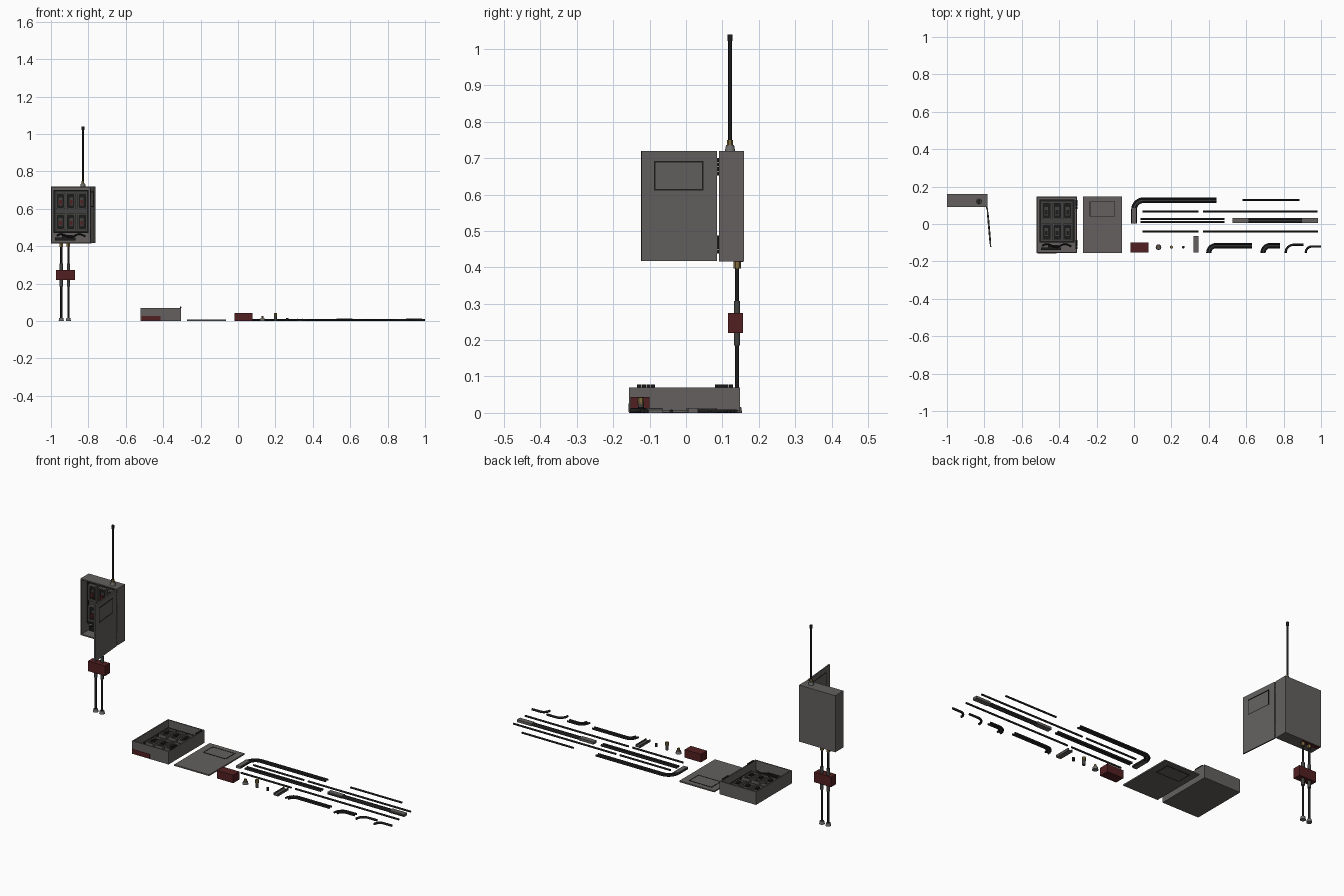
import bpy, bmesh, math
from mathutils import Matrix, Vector

if "Cube" in bpy.data.objects:
    bpy.data.objects.remove(bpy.data.objects["Cube"])

def material(name, r, g, b):
    m = bpy.data.materials.new(name)
    m.diffuse_color = (r, g, b, 1)
    m.use_nodes = True
    m.node_tree.nodes["Principled BSDF"].inputs["Base Color"].default_value = m.diffuse_color
    return m

GREY = material("cabinet grey", 0.125, 0.118, 0.112)
PANEL = material("panel grey", 0.055, 0.055, 0.053)
BLACK = material("black rubber", 0.012, 0.012, 0.012)
RED = material("dark red", 0.085, 0.014, 0.015)
STEEL = material("fitting steel", 0.16, 0.16, 0.155)
BRASS = material("brass", 0.22, 0.15, 0.05)
I = Matrix.Identity(4)

def finish(name, bm, mat, M=I, smooth=False):
    bmesh.ops.recalc_face_normals(bm, faces=bm.faces)
    me = bpy.data.meshes.new(name)
    bm.to_mesh(me)
    bm.free()
    me.transform(M)
    me.materials.append(mat)
    o = bpy.data.objects.new(name, me)
    bpy.context.collection.objects.link(o)
    if smooth:
        bpy.ops.object.select_all(action='DESELECT')
        bpy.context.view_layer.objects.active = o
        o.select_set(True)
        bpy.ops.object.shade_smooth_by_angle(angle=math.radians(40))
    return o

def boxes(name, mat, items, M=I):
    """Each item is x0, x1, y0, y1, z0, z1."""
    bm = bmesh.new()
    for a, b, c, d, e, f in items:
        m = Matrix.Translation(((a + b) / 2, (c + d) / 2, (e + f) / 2)) @ Matrix.Diagonal((b - a, d - c, f - e, 1))
        bmesh.ops.create_cube(bm, size=1, matrix=m)
    return finish(name, bm, mat, M)

def ring(a, b, c, d, e, f, t):
    return [(a, b, c, c + t, e, f), (a, b, d - t, d, e, f),
            (a, a + t, c + t, d - t, e, f), (b - t, b, c + t, d - t, e, f)]

def cyl(name, mat, x, y, z0, z1, r, r2=None, sides=16, M=I):
    bm = bmesh.new()
    bmesh.ops.create_cone(bm, cap_ends=True, segments=sides, radius1=r, radius2=r if r2 is None else r2,
                          depth=z1 - z0, matrix=Matrix.Translation((x, y, (z0 + z1) / 2)))
    return finish(name, bm, mat, M, sides > 6)

def tube(name, mat, pts, r, M=I):
    """Round rod swept along a path."""
    bm = bmesh.new()
    pts = [Vector(p) for p in pts]
    prev = None
    for i, p in enumerate(pts):
        t = (pts[min(i + 1, len(pts) - 1)] - pts[max(i - 1, 0)]).normalized()
        up = Vector((0, 0, 1))
        side = t.cross(up).normalized()
        up = side.cross(t)
        loop = [bm.verts.new(p + r * (math.cos(k * math.pi / 5) * side + math.sin(k * math.pi / 5) * up))
                for k in range(10)]
        if prev:
            for k in range(10):
                bm.faces.new((prev[k], prev[(k + 1) % 10], loop[(k + 1) % 10], loop[k]))
        else:
            bm.faces.new(loop)
        prev = loop
    bm.faces.new(prev)
    return finish(name, bm, mat, M, True)

def bend(x0, y0, y1, x1, r, z):
    """Path going up +y, round a corner, then along +x."""
    arc = [(x0 + r - r * math.cos(a), y1 - r + r * math.sin(a), z)
           for a in [k * math.pi / 16 for k in range(9)]]
    return [(x0, y0, z)] + arc + [(x1, y1, z)]

def channel(name, x0, y0, y1, x1, r, d, rail=0.005):
    """Bent cable channel: two rails with a thin web between."""
    out = bend(x0 - d, y0, y1 + d, x1, r + d, rail)
    inn = bend(x0 + d, y0, y1 - d, x1, r - d, rail)
    tube(name + "_outer_rail", BLACK, out, rail)
    tube(name + "_inner_rail", BLACK, inn, rail)
    bm = bmesh.new()
    a = [bm.verts.new(p) for p in out]
    b = [bm.verts.new(p) for p in inn]
    for i in range(len(a) - 1):
        bm.faces.new((a[i], a[i + 1], b[i + 1], b[i]))
    finish(name + "_web", bm, PANEL)

W, H, D = 0.216, 0.304, 0.07

def cabinet(tag, M, toggles):
    # open box shell: local x across, y up, z toward the open side
    bm = bmesh.new()
    bmesh.ops.create_cube(bm, size=1, matrix=Matrix.Translation((W / 2, H / 2, D / 2)) @ Matrix.Diagonal((W, H, D, 1)))
    top = max(bm.faces, key=lambda f: f.calc_center_median().z)
    bmesh.ops.inset_region(bm, faces=[top], thickness=0.009)
    top = bmesh.ops.extrude_discrete_faces(bm, faces=[top])["faces"][0]
    bmesh.ops.translate(bm, verts=top.verts, vec=(0, 0, -0.062))
    finish(tag + "_cabinet_shell", bm, GREY, M)
    # inner panel and breakers
    boxes(tag + "_inner_panel", PANEL, [(0.016, 0.2, 0.058, 0.284, 0.008, 0.03)], M)
    boxes(tag + "_panel_frame", BLACK, ring(0.014, 0.202, 0.056, 0.286, 0.008, 0.036, 0.01), M)
    plates, wells, knobs, levers = [], [], [], []
    for x in (0.051, 0.108, 0.165):
        for y in (0.115, 0.226):
            plates += ring(x - 0.023, x + 0.023, y - 0.043, y + 0.043, 0.03, 0.044, 0.007)
            wells.append((x - 0.017, x + 0.017, y - 0.037, y + 0.037, 0.03, 0.034))
            knobs.append((x - 0.01, x + 0.01, y - 0.024, y + 0.02, 0.034, 0.04))
            levers.append((x - 0.007, x + 0.007, y - 0.018, y + 0.004, 0.04, 0.048))
    boxes(tag + "_breaker_frames", GREY, plates, M)
    boxes(tag + "_breaker_wells", BLACK, wells, M)
    boxes(tag + "_breaker_bodies", PANEL, knobs, M)
    boxes(tag + "_breaker_levers", RED if toggles else BLACK, levers, M)
    # terminal strip and loose cable
    boxes(tag + "_terminal_strip", BLACK, [(0.022, 0.13, 0.016, 0.03, 0.008, 0.03),
                                           (0.06, 0.115, 0.03, 0.044, 0.008, 0.024)], M)
    tube(tag + "_cable", BLACK, [(0.03 + 0.014 * k, 0.04 + 0.009 * math.sin(k * 0.9), 0.034)
                                 for k in range(12)], 0.004, M)
    # hinge knuckles and red entry plate underneath
    for i, y in enumerate((0.022, 0.236)):
        Mh = M @ Matrix.Translation((W - 0.003, y, 0.073)) @ Matrix.Rotation(-math.pi / 2, 4, 'X')
        for k in range(4):
            cyl(f"{tag}_hinge_{i}_{k}", BLACK, 0, 0, 0.0125 * k, 0.0125 * k + 0.0115, 0.0045, sides=12, M=Mh)
    boxes(tag + "_entry_plate", RED, [(0.004, 0.105, -0.002, 0.002, 0.003, 0.026)], M)

def door(tag, M):
    boxes(tag + "_door_panel", GREY, [(0, 0.208, 0, 0.302, 0.001, 0.008)], M)
    boxes(tag + "_door_window_frame", BLACK, ring(0.035, 0.171, 0.194, 0.275, 0, 0.0095, 0.004), M)
    boxes(tag + "_door_window_pane", GREY, [(0.039, 0.167, 0.198, 0.271, 0.0005, 0.0085)], M)

# assembled cabinet on its conduits, and the same parts laid out flat
cabinet("standing", Matrix.Translation((-1, 0.16, 0.416)) @ Matrix.Rotation(math.pi / 2, 4, 'X'), True)
cabinet("lying", Matrix.Translation((-0.52, -0.156, 0)), False)
turn = Matrix(((0, 0, 1, 0), (1, 0, 0, 0), (0, 1, 0, 0), (0, 0, 0, 1)))
door("standing", Matrix.Translation((-0.789, 0.084, 0.417)) @ Matrix.Rotation(math.radians(5), 4, 'Z')
     @ turn @ Matrix.Translation((-0.208, 0, 0)))
door("lying", Matrix.Translation((-0.272, -0.154, 0)))

# antenna
ax, ay = -0.829, 0.121
cyl("antenna_base", STEEL, ax, ay, 0.72, 0.736, 0.014, 0.011)
cyl("antenna_nut", BRASS, ax, ay, 0.736, 0.75, 0.008, sides=6)
cyl("antenna_rod", BLACK, ax, ay, 0.75, 1.025, 0.005)
cyl("antenna_tip", BLACK, ax, ay, 1.022, 1.04, 0.007)

# standing conduits, fittings and junction box
for i, x in enumerate((-0.945, -0.907)):
    cyl(f"conduit_{i}", BLACK, x, 0.1405, 0.01, 0.416, 0.0055)
    cyl(f"cabinet_nut_{i}", BRASS, x, 0.1405, 0.397, 0.416, 0.01, sides=6)
    cyl(f"upper_coupler_{i}", PANEL, x, 0.1405, 0.272, 0.308, 0.0085)
    cyl(f"lower_coupler_{i}", PANEL, x, 0.1405, 0.185, 0.222, 0.0085)
    cyl(f"foot_fitting_{i}", STEEL, x, 0.1405, 0, 0.016, 0.014, 0.011)
boxes("standing_junction_box", RED, [(-0.973, -0.872, 0.115, 0.157, 0.22, 0.274)])
boxes("lying_junction_box", RED, [(-0.019, 0.078, -0.152, -0.1, 0, 0.043)])

# small loose fittings
cyl("loose_gland", STEEL, 0.131, -0.124, 0, 0.014, 0.015, 0.012)
cyl("loose_gland_top", BRASS, 0.131, -0.124, 0.014, 0.027, 0.007, sides=6)
cyl("loose_coupler", PANEL, 0.2, -0.124, 0, 0.03, 0.008)
cyl("loose_coupler_nut", BRASS, 0.2, -0.124, 0.024, 0.042, 0.009, sides=6)
cyl("loose_cap", BLACK, 0.264, -0.124, 0, 0.016, 0.007)
boxes("loose_bracket", GREY, [(0.318, 0.345, -0.152, -0.065, 0, 0.006)])
boxes("loose_bracket_edges", PANEL, [(0.318, 0.322, -0.152, -0.065, 0, 0.013), (0.341, 0.345, -0.152, -0.065, 0, 0.013)])

# straight rods: x0, x1, y, radius
for i, (x0, x1, y, r) in enumerate([(0.58, 0.885, 0.128, 0.005), (0.045, 0.345, 0.067, 0.005),
                                    (0.37, 0.98, 0.067, 0.005), (0.045, 0.345, -0.04, 0.005),
                                    (0.37, 0.985, -0.04, 0.005), (0.035, 0.485, 0.027, 0.006),
                                    (0.035, 0.485, 0.011, 0.006), (0.53, 0.98, 0.027, 0.006),
                                    (0.53, 0.98, 0.011, 0.006)]):
    tube(f"loose_rod_{i}", BLACK, [(x0, y, r), (x1, y, r)], r)
boxes("rod_end_sleeves", GREY, [(0.527, 0.612, 0.006, 0.033, 0, 0.013), (0.897, 0.983, 0.006, 0.033, 0, 0.013)])
boxes("rod_web", GREY, [(0.61, 0.9, 0.014, 0.024, 0.002, 0.009)])

# bent channels
channel("long_channel", 0.0, 0.004, 0.127, 0.44, 0.05, 0.010)
boxes("long_channel_cover", GREY, [(-0.012, 0.012, 0.002, 0.085, 0.0, 0.013)])
channel("medium_channel", 0.4, -0.154, -0.116, 0.632, 0.037, 0.009)
channel("short_channel", 0.69, -0.154, -0.116, 0.78, 0.037, 0.009)
tube("bent_rod_a", BLACK, bend(0.811, -0.154, -0.111, 0.905, 0.042, 0.006), 0.006)
tube("bent_rod_b", BLACK, bend(0.918, -0.154, -0.12, 1.0, 0.034, 0.006), 0.006)
